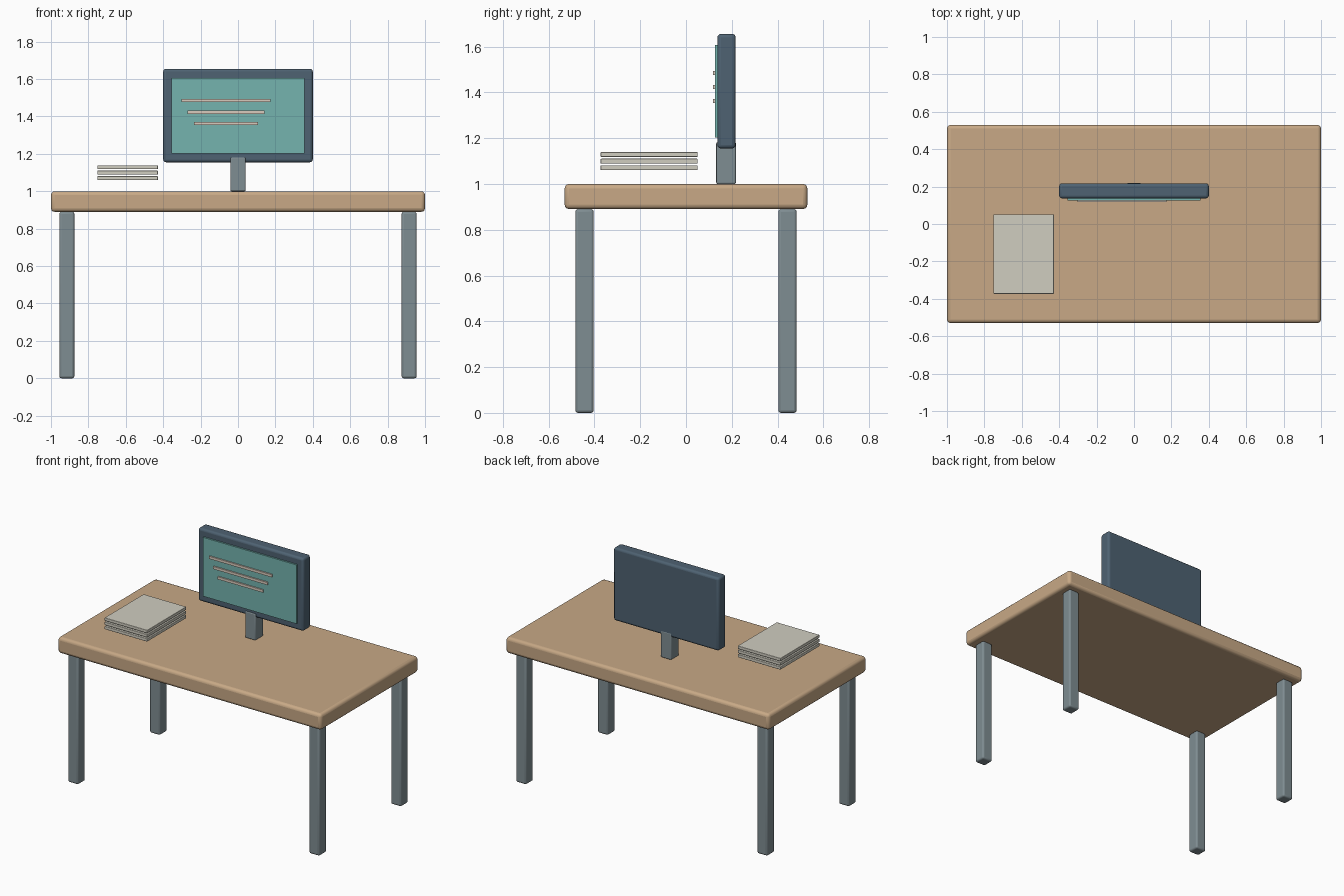
import bpy
import bmesh
from mathutils import Vector

default = bpy.data.objects.get("Cube")
if default:
    bpy.data.objects.remove(default, do_unlink=True)


def material(name, rgb):
    """Flat material from 0-255 display colour."""
    linear = [((c / 255 + 0.055) / 1.055) ** 2.4 for c in rgb] + [1]
    mat = bpy.data.materials.new(name)
    mat.use_nodes = True
    mat.diffuse_color = linear
    mat.node_tree.nodes["Principled BSDF"].inputs["Base Color"].default_value = linear
    return mat


wood = material("tan wood", (200, 169, 134))
metal = material("grey metal", (127, 141, 146))
casing = material("dark slate", (78, 98, 114))
glass = material("teal screen", (117, 180, 175))
paper = material("off white paper", (208, 205, 192))
ink = material("pale text", (218, 203, 189))


def box(name, low, high, mat, bevel=0.0):
    """Box between two corners, with rounded edges."""
    low, high = Vector(low), Vector(high)
    bm = bmesh.new()
    bmesh.ops.create_cube(bm, size=1)
    bmesh.ops.scale(bm, vec=high - low, verts=bm.verts)
    mesh = bpy.data.meshes.new(name)
    bm.to_mesh(mesh)
    bm.free()
    mesh.materials.append(mat)
    obj = bpy.data.objects.new(name, mesh)
    obj.location = (low + high) / 2
    bpy.context.collection.objects.link(obj)
    if bevel:
        mod = obj.modifiers.new("rounded edges", "BEVEL")
        mod.width = bevel
        mod.segments = 3
        bpy.ops.object.select_all(action="DESELECT")
        obj.select_set(True)
        bpy.context.view_layer.objects.active = obj
        bpy.ops.object.shade_smooth_by_angle()
    return obj


# Desk
box("desk_top", (-1, -0.53, 0.89), (1, 0.53, 1), wood, 0.02)
for side, x in (("right", -0.915), ("left", 0.915)):
    for end, y in (("front", -0.443), ("back", 0.443)):
        box(f"{end}_{side}_leg", (x - 0.04, y - 0.04, 0),
            (x + 0.04, y + 0.04, 0.89), metal, 0.012)

# Monitor
box("monitor_stand", (-0.04, 0.132, 1), (0.04, 0.218, 1.182), metal, 0.006)
box("monitor_casing", (-0.4, 0.137, 1.155), (0.4, 0.217, 1.655), casing, 0.015)
box("monitor_screen", (-0.355, 0.126, 1.202), (0.355, 0.137, 1.606), glass)

# Lines of text on the screen
lines = ((-0.303, 0.175, 1.485), (-0.27, 0.141, 1.423), (-0.236, 0.106, 1.362))
for i, (left, right, z) in enumerate(lines):
    box(f"text_line_{i + 1}", (left, 0.117, z - 0.009),
        (right, 0.126, z + 0.009), ink)

# Stack of paper sheets
for i in range(3):
    z = 1.06 + i * 0.029
    box(f"paper_sheet_{i + 1}", (-0.752, -0.373, z),
        (-0.428, 0.051, z + 0.021), paper, 0.003)
